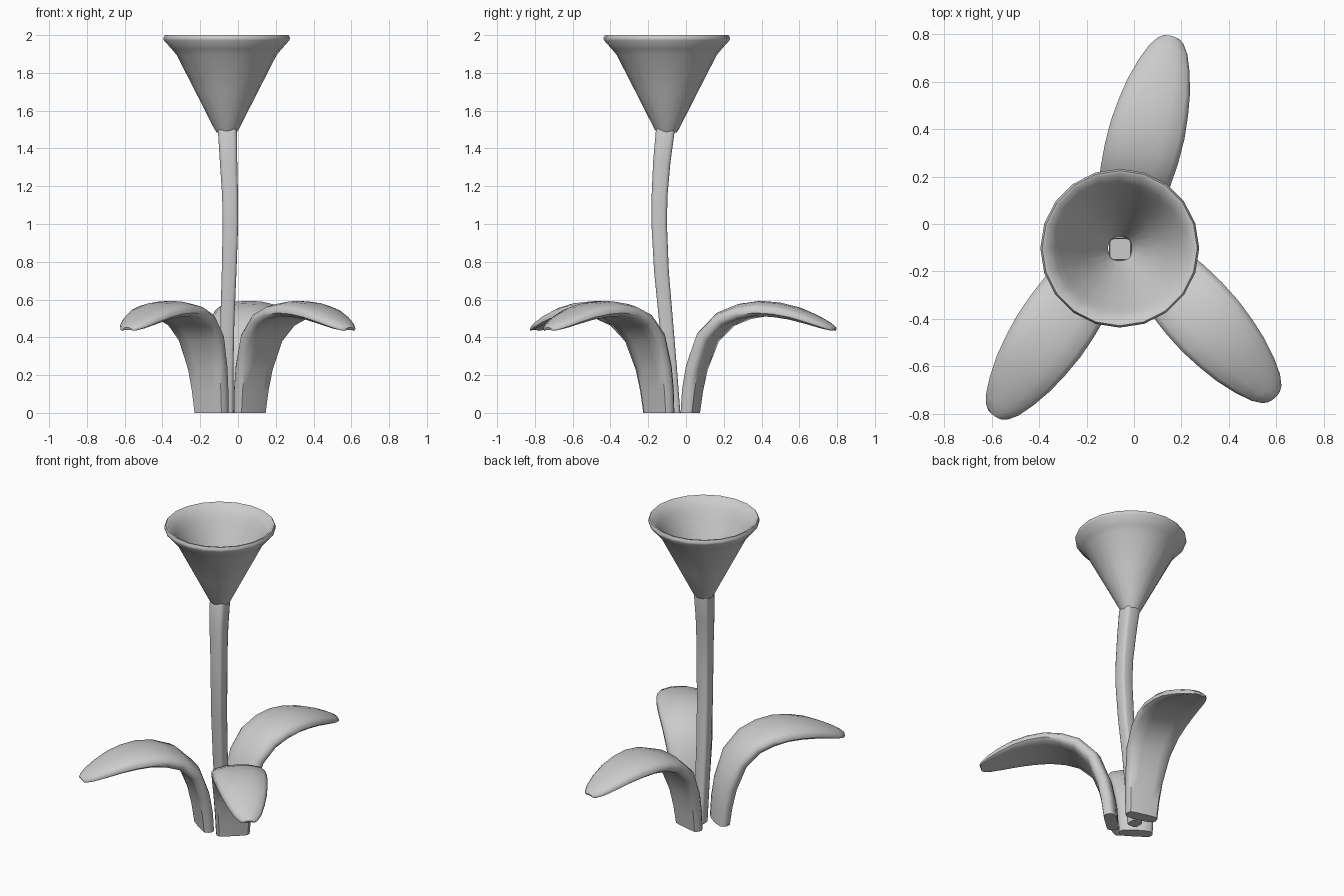
import bpy, bmesh
from math import sin, cos, pi, radians
from mathutils import Vector

if "Cube" in bpy.data.objects:
    bpy.data.objects.remove(bpy.data.objects["Cube"])


def loft(name, rings, closed=False, angle=50):
    """Skin a list of vertex rings; cap the ends, or join them when closed."""
    bm = bmesh.new()
    rows = [[bm.verts.new(p) for p in ring] for ring in rings]
    n = len(rows[0])
    pairs = list(zip(rows, rows[1:]))
    if closed:
        pairs.append((rows[-1], rows[0]))
    else:
        bm.faces.new(rows[0])
        bm.faces.new(rows[-1])
    for a, b in pairs:
        for i in range(n):
            j = (i + 1) % n
            bm.faces.new((a[i], a[j], b[j], b[i]))
    bmesh.ops.recalc_face_normals(bm, faces=bm.faces)
    mesh = bpy.data.meshes.new(name)
    bm.to_mesh(mesh)
    bm.free()
    ob = bpy.data.objects.new(name, mesh)
    bpy.context.collection.objects.link(ob)
    bpy.ops.object.select_all(action='DESELECT')
    ob.select_set(True)
    bpy.context.view_layer.objects.active = ob
    bpy.ops.object.shade_smooth_by_angle(angle=radians(angle))
    return ob


# Cross-section of a flat bar with rounded edges (unit half sizes)
LEAF_SECTION = [(-1, -.35), (-.86, -.9), (-.45, -1), (.45, -1), (.86, -.9), (1, -.35),
                (1, .3), (.86, .75), (.45, 1), (0, 1.04), (-.45, 1), (-.86, .75), (-1, .3)]
# Leaf spine: distance outwards, height, width, thickness
LEAF_SPINE = [(0, 0, .20, .075), (.012, .12, .215, .082), (.035, .24, .235, .085),
              (.095, .40, .275, .085), (.19, .495, .305, .082), (.29, .535, .32, .078),
              (.39, .55, .32, .074), (.49, .543, .30, .07), (.58, .525, .27, .062),
              (.67, .495, .22, .05), (.74, .467, .165, .036), (.78, .45, .11, .022),
              (.793, .443, .075, .012)]


def leaf(name, base, heading):
    out = Vector((cos(radians(heading)), sin(radians(heading)), 0))
    side = Vector((-out.y, out.x, 0))
    up = Vector((0, 0, 1))
    rings = []
    for k, (r, z, w, t) in enumerate(LEAF_SPINE):
        a = LEAF_SPINE[max(k - 1, 0)]
        b = LEAF_SPINE[min(k + 1, len(LEAF_SPINE) - 1)]
        tangent = (out * (b[0] - a[0]) + up * (b[1] - a[1])).normalized() if k else up
        normal = side.cross(tangent) * -1
        centre = Vector((*base, 0)) + out * r + up * z
        droop = .012 * min(r / .3, 1)
        rings.append([centre + side * (u * w / 2) + normal * (v * t / 2 - droop * (u * u - .4))
                      for u, v in LEAF_SECTION])
    return loft(name, rings)


leaf("leaf_back", (-.04, .02), 75.5)
leaf("leaf_front_left", (-.14, -.15), 235.8)
leaf("leaf_front_right", (.06, -.14), -48)

# Bowed square stem with softened corners: x, y, z, half width
STEM = [(-.06, -.065, 0, .035), (-.06, -.085, .25, .036), (-.056, -.107, .5, .037),
        (-.047, -.13, .75, .039), (-.04, -.142, 1.0, .041), (-.042, -.14, 1.15, .042),
        (-.05, -.128, 1.33, .046), (-.056, -.11, 1.49, .05), (-.058, -.106, 1.52, .044)]
SQUARE = [(1, -.6), (1, .6), (.88, .88), (.6, 1), (-.6, 1), (-.88, .88),
          (-1, .6), (-1, -.6), (-.88, -.88), (-.6, -1), (.6, -1), (.88, -.88)]
loft("stem", [[(x + u * h, y + v * h, z) for u, v in SQUARE] for x, y, z, h in STEM])

# Hollow trumpet-shaped blossom with a flared lip: radius, height
BLOSSOM = [(.053, 1.485), (.066, 1.505), (.16, 1.69), (.265, 1.895), (.29, 1.925), (.333, 1.973),
           (.335, 1.985), (.327, 2.0), (.314, 1.998), (.275, 1.945), (.25, 1.905), (.15, 1.70),
           (.06, 1.525), (.05, 1.505)]
SIDES = 20
loft("blossom", [[(-.06 + r * cos(2 * pi * i / SIDES), -.102 + r * sin(2 * pi * i / SIDES), z)
                  for i in range(SIDES)] for r, z in BLOSSOM], closed=True, angle=60)
